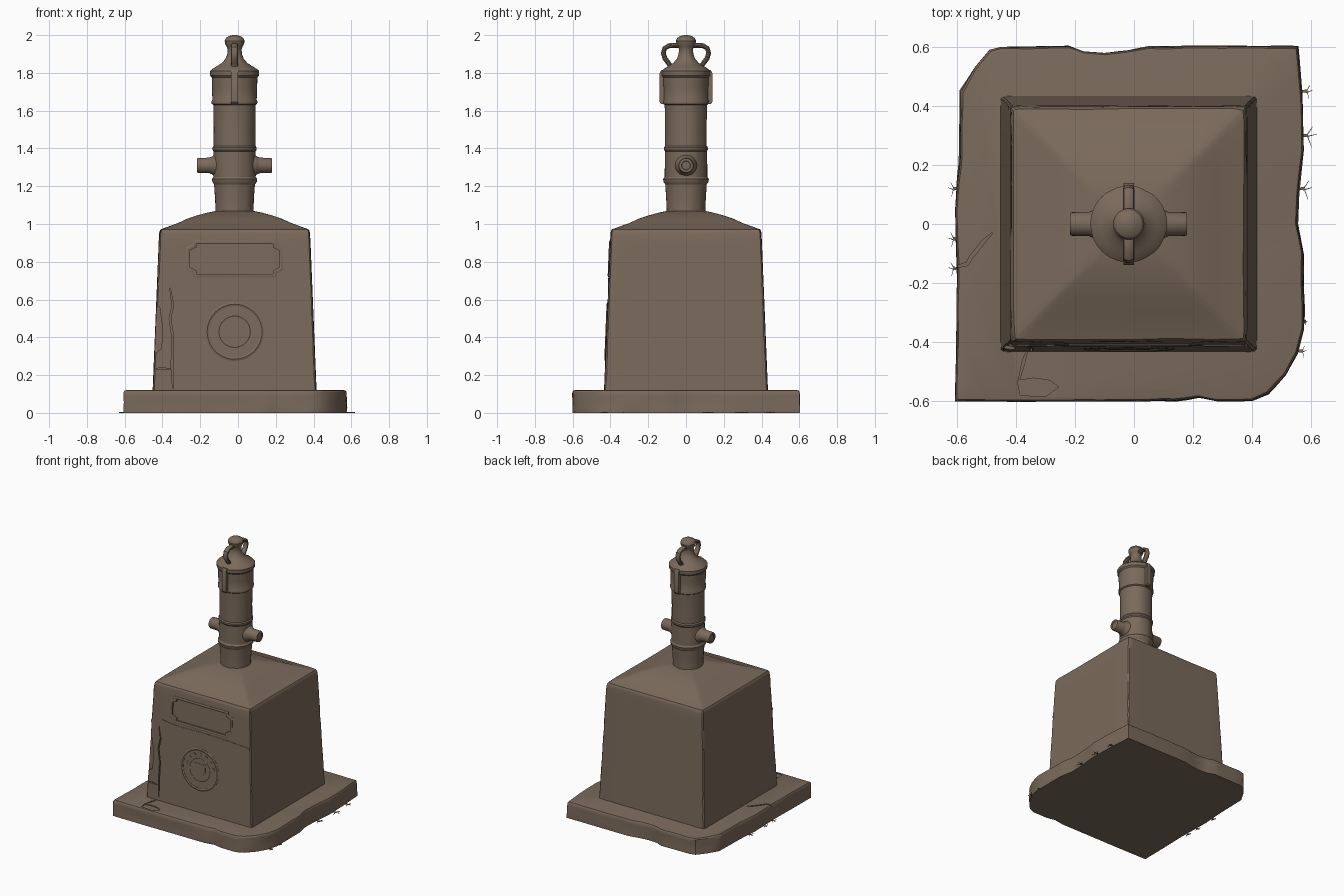
import bpy, bmesh, math
from mathutils import Vector, noise

if "Cube" in bpy.data.objects:
    bpy.data.objects.remove(bpy.data.objects["Cube"])

stone = bpy.data.materials.new("weathered brown stone")
stone.diffuse_color = (0.195, 0.143, 0.104, 1)
stone.use_nodes = True
stone.node_tree.nodes["Principled BSDF"].inputs["Base Color"].default_value = stone.diffuse_color
CX = -0.018


def n(x, y, z, f=6.0):
    return noise.noise(Vector((x * f, y * f, z * f + 3.7)))


def finish(bm, name):
    bmesh.ops.recalc_face_normals(bm, faces=bm.faces)
    me = bpy.data.meshes.new(name)
    bm.to_mesh(me)
    bm.free()
    me.materials.append(stone)
    ob = bpy.data.objects.new(name, me)
    bpy.context.collection.objects.link(ob)
    return ob


def loft(name, rings):
    """Skin equal-length closed rings and cap both ends."""
    bm = bmesh.new()
    vs = [[bm.verts.new(p) for p in r] for r in rings]
    k = len(vs[0])
    for a, b in zip(vs, vs[1:]):
        for i in range(k):
            j = (i + 1) % k
            bm.faces.new((a[i], a[j], b[j], b[i]))
    bm.faces.new(vs[0])
    bm.faces.new(vs[-1])
    return finish(bm, name)


def frame(name, outer, inner, put, depth):
    """Raised closed moulding between two matching outlines."""
    bm = bmesh.new()
    mid = [tuple(0.5 * (a + b) for a, b in zip(o, i)) for o, i in zip(outer, inner)]
    loops = [[bm.verts.new(put(u, v, d)) for u, v in pts] for pts, d in
             ((outer, -0.01), (outer, depth * .6), (mid, depth), (inner, depth * .6), (inner, -0.01))]
    k = len(outer)
    for a, b in zip(loops, loops[1:] + loops[:1]):
        for i in range(k):
            j = (i + 1) % k
            bm.faces.new((a[i], a[j], b[j], b[i]))
    return finish(bm, name)


def slab(name, pts, put, lo, hi):
    return loft(name, [[put(u, v, d) for u, v in pts] for d in (lo, hi)])


def carve(ob, pts, put, depth):
    cutter = slab("cutter", pts, put, -depth, 0.05)
    cutter.hide_render = True
    m = ob.modifiers.new("carve", 'BOOLEAN')
    m.operation, m.solver, m.object = 'DIFFERENCE', 'EXACT', cutter
    bpy.context.view_layer.objects.active = ob
    bpy.ops.object.modifier_apply(modifier=m.name)
    bpy.data.objects.remove(cutter)


def crack(path, w):
    """Thin tapered outline around an open path."""
    left, right = [], []
    for i, (x, y) in enumerate(path):
        a = Vector(path[max(i - 1, 0)])
        b = Vector(path[min(i + 1, len(path) - 1)])
        t = (b - a).normalized()
        h = w * (0.3 if i in (0, len(path) - 1) else 1) / 2
        left.append((x - t.y * h, y + t.x * h))
        right.append((x + t.y * h, y - t.x * h))
    return left + right[::-1]


def front_y(z):
    return -0.43 + (z - 0.12) * 0.034 / 0.85


def on_front(x, z, d):
    return (x, front_y(z) - d, z)


def on_base(x, y, d):
    return (x, y, 0.12 + d)


def circle(r, c, k=40):
    return [(c[0] + r * math.cos(2 * math.pi * i / k), c[1] + r * math.sin(2 * math.pi * i / k)) for i in range(k)]


# base slab with worn, broken outline
outline = [(-.605, -.60), (-.4, -.602), (.14, -.60), (.22, -.587), (.28, -.60), (.40, -.60), (.455, -.575),
           (.515, -.51), (.555, -.44), (.575, -.36), (.575, -.1), (.556, 0), (.56, .1), (.575, .25),
           (.568, .45), (.557, .603), (.05, .603), (-.02, .588), (-.1, .578), (-.17, .584), (-.22, .604),
           (-.45, .60), (-.49, .59), (-.54, .53), (-.588, .45), (-.594, .2), (-.605, .05), (-.598, -.2), (-.603, -.4)]
pts = []
for (ax, ay), (bx, by) in zip(outline, outline[1:] + outline[:1]):
    k = max(1, int(math.hypot(bx - ax, by - ay) / 0.04))
    pts += [(ax + (bx - ax) * i / k, ay + (by - ay) * i / k) for i in range(k)]
rings = []
for z, inset in ((0, 0), (.03, 0), (.06, .002), (.09, .001), (.11, .002), (.118, .007), (.12, .014)):
    ring = []
    for x, y in pts:
        s = 1 - (inset + .006 * (0 if z == 0 else n(x, y, z, 8))) / .6
        ring.append((x * s, y * s, z))
    rings.append(ring)
base = loft("base_slab", rings)
carve(base, crack([(-.62, -.15), (-.565, -.135), (-.55, -.11), (-.51, -.06), (-.48, -.03)], .012), on_base, .012)
carve(base, [(-.395, -.53), (-.34, -.522), (-.285, -.53), (-.255, -.552), (-.30, -.585), (-.385, -.58)], on_base, .006)
carve(base, crack([(-.36, -.42), (-.375, -.47), (-.39, -.53)], .01), on_base, .01)

# tapered pedestal with chipped corners and a low pyramid cap
levels = [(.12 + .83 * i / 20, .434 - .034 * i / 20) for i in range(21)]
levels += [(.962, .398), (.972, .392), (.978, .375), (1.005, .30), (1.028, .25), (1.045, .20), (1.06, .145), (1.07, .095)]
rings = []
for z, h in levels:
    ring = []
    for q in range(4):
        a = q * math.pi / 2
        ca, sa = round(math.cos(a)), round(math.sin(a))
        for t in (-1, -.9, -.7, -.35, 0, .35, .7, .9, 1):
            wear = .008 + .008 * abs(n(q + (t < 0) * 3, 1, z, 9))
            u = t * (h - (wear if abs(t) == 1 else 0))
            v = h - (.002 if abs(t) == 1 else 0)
            if .93 < z < .98:
                v -= .007 * abs(n(u, q, z, 9))
            x, y = v * ca - u * sa, v * sa + u * ca
            ring.append((x + CX, y, z))
    rings.append(ring)
pedestal = loft("pedestal", rings)
carve(pedestal, crack([(-.345, .13), (-.35, .25), (-.345, .40), (-.36, .50), (-.345, .57), (-.36, .66)], .009), on_front, .009)
carve(pedestal, crack([(-.46, .23), (-.40, .235), (-.35, .23)], .009), on_front, .008)
carve(pedestal, [(-.46, .30), (-.405, .34), (-.40, .45), (-.415, .56), (-.46, .58)], on_front, .008)

# ledge across the front
ledge = [(-.425, .675)] + [(-.40 + .78 * i / 12, .668 + .006 * n(i, 0, 0, .7)) for i in range(12)] + [(.385, .675), (.385, .69)]
ledge += [(.2, .70), (0, .705), (-.2, .70), (-.34, .715), (-.425, .69)]
slab("front_ledge", ledge, on_front, -.01, .006)


# notched panel frame with sunken field
def notched(w, h, c):
    x0, z0 = CX, .815
    q = [(w - c, h), (w - c, h - c * .5), (w, h - c)]
    quad = [(x, z) for x, z in q]
    out = quad + [(x, -z) for x, z in quad[::-1]]
    out += [(-x, -z) for x, z in quad] + [(-x, z) for x, z in quad[::-1]]
    return [(x0 + x, z0 + z) for x, z in out]


frame("panel_frame", notched(.255, .097, .035), notched(.237, .079, .035), on_front, .009)
carve(pedestal, notched(.237, .079, .035), on_front, .007)

# round medallion with plain relief
mc = (CX, .43)
frame("medallion_rim", circle(.155, mc), circle(.136, mc), on_front, .009)
frame("medallion_inner_ring", circle(.088, mc), circle(.078, mc), on_front, .005)
slab("medallion_shield", [(CX - .045, .475), (CX + .045, .475), (CX + .045, .42), (CX + .02, .385), (CX, .372),
                          (CX - .02, .385), (CX - .045, .42)], on_front, -.01, .006)
for i in range(7):
    a = math.radians(15 + 25 * i)
    slab("medallion_stud", circle(.012, (mc[0] + .112 * math.cos(a), mc[1] + .112 * math.sin(a)), 8), on_front, -.01, .006)

# upright cannon barrel
profile = [(1.04, .104), (1.08, .102), (1.15, .106), (1.21, .110), (1.222, .119), (1.238, .121), (1.25, .113),
           (1.30, .113), (1.385, .111), (1.393, .117), (1.405, .117), (1.413, .111), (1.50, .111), (1.60, .112),
           (1.63, .113), (1.636, .121), (1.65, .122), (1.658, .118), (1.72, .119), (1.775, .121), (1.785, .129),
           (1.81, .130), (1.82, .119), (1.835, .095), (1.852, .068), (1.875, .048), (1.90, .039), (1.925, .037),
           (1.94, .043), (1.952, .050), (1.97, .053), (1.985, .046), (1.995, .030), (2.0, .010)]
rings = []
for z, r in profile:
    ring = []
    for i in range(40):
        a = 2 * math.pi * i / 40
        c, s = math.cos(a), math.sin(a)
        w = r - (.005 * max(0, n(c * .5, s * .5, z * .6, 7)) if z < 1.82 else 0)
        ring.append((CX + w * c, w * s, z))
    rings.append(ring)
loft("cannon_barrel", rings)

# trunnions on both sides
for side in (-1, 1):
    shape = [(.07, .062), (.108, .056), (.12, .047), (.135, .041), (.192, .040), (.198, .037), (.198, .024), (.195, .022)]
    loft("trunnion", [[(CX + side * x, y, z) for y, z in circle(r, (0, 1.31), 24)] for x, r in shape])

# lifting handles and vertical straps, front and back
path = [(.02, 1.943), (.055, 1.946), (.09, 1.944), (.113, 1.93), (.120, 1.905), (.112, 1.878), (.095, 1.855), (.082, 1.835), (.078, 1.81)]
for side in (-1, 1):
    rings = []
    for i, (y, z) in enumerate(path):
        a, b = path[max(i - 1, 0)], path[min(i + 1, len(path) - 1)]
        t = Vector((b[0] - a[0], b[1] - a[1])).normalized()
        ring = []
        for u, v in circle(1, (0, 0), 12):
            p, q = u * .019, v * .013
            ring.append((CX + p, side * (y - t.y * q), z + t.x * q))
        rings.append(ring)
    loft("lifting_handle", rings)
    strap = [(.10, 1.635), (.132, 1.635), (.139, 1.645), (.139, 1.80), (.130, 1.815), (.10, 1.815)]
    loft("barrel_strap", [[(CX + x, side * y, z) for y, z in strap] for x in (-.018, .018)])

# small cracks spreading from the foot of the slab
for x, y, d in ((.575, .45, .03), (.575, .30, .045), (.565, .12, .04), (.572, -.33, .015), (.56, -.43, .025),
                (-.60, .12, .03), (-.60, -.05, .03), (-.60, -.15, .03)):
    s = 1 if x > 0 else -1
    for k, (u, v) in enumerate(((1, .1), (.7, .7), (.6, -.9))):
        tip = [(x - s * .03, y), (x + s * .01, y + .004 * (k - 1)), (x + s * d * u, y + d * v)]
        slab("foot_crack", crack(tip, .004), lambda a, b, h: (a, b, h), 0, .004)

# smooth shading with sharp edges kept
for ob in bpy.context.scene.objects:
    ob.select_set(True)
bpy.context.view_layer.objects.active = pedestal
bpy.ops.object.shade_smooth_by_angle(angle=math.radians(32))
